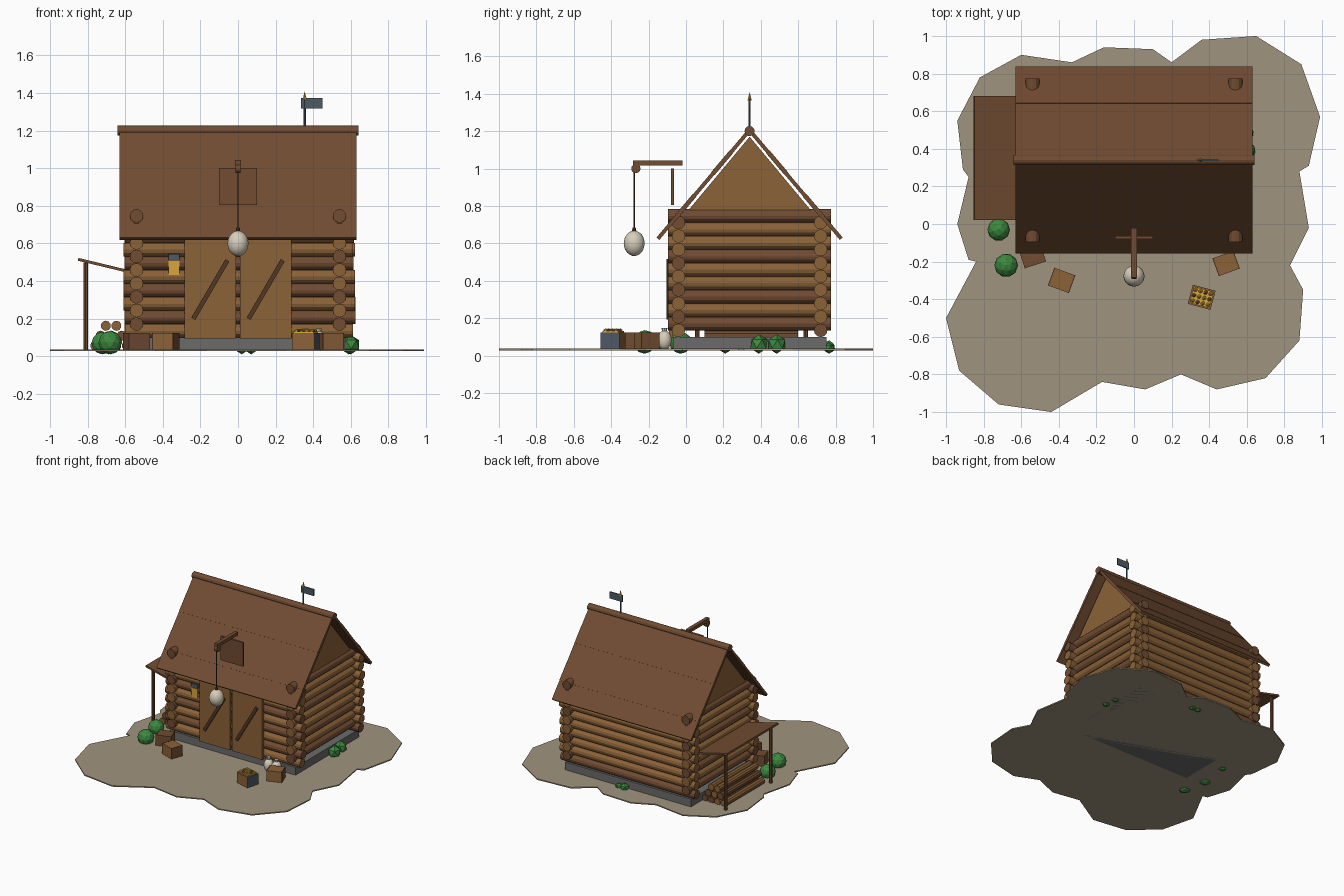
import bpy, bmesh, math, random
from mathutils import Vector, Matrix

random.seed(4)
if "Cube" in bpy.data.objects:
    bpy.data.objects.remove(bpy.data.objects["Cube"])


def material(name, r, g, b):
    m = bpy.data.materials.new(name)
    m.use_nodes = True
    m.diffuse_color = (r, g, b, 1)
    m.node_tree.nodes["Principled BSDF"].inputs["Base Color"].default_value = (r, g, b, 1)
    return m


BROWN = material("brown wood", .165, .072, .032)
TAN = material("tan wood", .26, .122, .04)
DARK = material("dark wood", .085, .038, .016)
EARTH = material("earth", .35, .295, .21)
STONE = material("grey stone", .15, .145, .145)
SLATE = material("slate metal", .075, .1, .13)
GREEN = material("leaf green", .045, .25, .05)
CREAM = material("cream cloth", .68, .62, .5)
GOLD = material("gold", .68, .38, .045)


def finish(name, bm, *mats):
    me = bpy.data.meshes.new(name)
    bmesh.ops.recalc_face_normals(bm, faces=bm.faces)
    bm.to_mesh(me)
    bm.free()
    for m in mats:
        me.materials.append(m)
    ob = bpy.data.objects.new(name, me)
    bpy.context.collection.objects.link(ob)
    return ob


def box(name, centre, size, mat, rot=(0, 0, 0)):
    bm = bmesh.new()
    bmesh.ops.create_cube(bm, size=1, matrix=Matrix.Diagonal((*size, 1)))
    ob = finish(name, bm, mat)
    ob.location = centre
    ob.rotation_euler = rot
    return ob


def rod(name, a, b, radius, mat, sides=12, tip=None):
    a, b = Vector(a), Vector(b)
    bm = bmesh.new()
    bmesh.ops.create_cone(bm, cap_ends=True, segments=sides, radius1=radius,
                          radius2=radius if tip is None else tip, depth=(b - a).length)
    ob = finish(name, bm, mat)
    ob.location = (a + b) / 2
    ob.rotation_euler = (b - a).to_track_quat('Z', 'Y').to_euler()
    return ob


def prism(name, points, offset, mat):
    bm = bmesh.new()
    face = bm.faces.new([bm.verts.new(p) for p in points])
    top = bmesh.ops.extrude_face_region(bm, geom=[face])["geom"]
    bmesh.ops.translate(bm, vec=offset, verts=[v for v in top if isinstance(v, bmesh.types.BMVert)])
    return finish(name, bm, mat)


def ball(name, centre, size, mat, detail=1):
    bm = bmesh.new()
    bmesh.ops.create_icosphere(bm, subdivisions=detail, radius=1, matrix=Matrix.Diagonal((*size, 1)))
    ob = finish(name, bm, mat)
    ob.location = centre
    ob.rotation_euler.z = random.uniform(0, 1) if detail < 3 else 0
    if detail > 2:
        for p in ob.data.polygons:
            p.use_smooth = True
    return ob


# Ground patch
outline = [(-.16, .94), (.1, .93), (.2, .86), (.36, .98), (.65, 1), (.89, .85), (.99, .57),
           (.93, .31), (.88, .28), (.93, -.02), (.83, -.22), (.9, -.35), (.88, -.62),
           (.7, -.82), (.44, -.88), (.25, -.8), (.06, -.88), (-.17, -.84), (-.44, -1),
           (-.72, -.96), (-.93, -.78), (-1, -.5), (-.84, -.2), (-.88, -.19), (-.94, 0),
           (-.88, .25), (-.91, .29), (-.94, .55), (-.82, .78), (-.6, .9), (-.33, .86)]
prism("ground", [(x, y, .028) for x, y in outline], (0, 0, .009), EARTH)

# Stone base and log walls, side rows raised by half a log
MID = .34
box("foundation", (0, MID, .064), (1.14, .82, .072), STONE)
for i in range(9):
    z = .135 + .072 * i
    for y in (-.04, .72):
        rod("wall_log", (-.6 - random.uniform(0, .01), y, z), (.61 + random.uniform(0, .015), y, z),
            .036, random.choice((BROWN, TAN, TAN)))
    for x in (-.54, .54):
        mat = BROWN if i in (0, 2, 5, 8) else TAN
        rod("side_log", (x, -.095, z + .036), (x, .775, z + .036), .036, mat)

# Gables and planked roof
for x in (-.555, .525):
    prism("gable", [(x, -.01, .75), (x, .69, .75), (x, MID, 1.17)], (.03, 0, 0), TAN)
RUN, RISE, PLANKS = .49, .58, 5
pitch = math.atan2(RISE, RUN)
for side in (-1, 1):
    for i in range(PLANKS):
        t = (i + .5) / PLANKS
        box("roof_plank", (0, MID + side * RUN * t, 1.205 - RISE * t),
            (1.26, math.hypot(RUN, RISE) / PLANKS, .02 + .004 * (i % 2)), BROWN,
            (-side * pitch, 0, 0))
rod("ridge_log", (-.64, MID, 1.2), (.64, MID, 1.2), .027, BROWN)

# Roof pennant
rod("pennant_pole", (.355, MID, 1.2), (.355, MID, 1.37), .006, SLATE, 8)
rod("pennant_tip", (.355, MID, 1.365), (.355, MID, 1.41), .011, GOLD, 8, 0)
box("pennant", (.393, MID, 1.345), (.115, .008, .055), SLATE)

# Double doors with slanted braces
for x in (-.147, .147):
    box("door", (x, -.081, .36), (.274, .022, .53), TAN)
    box("door_brace", (x, -.097, .355), (.024, .014, .36), DARK, (0, math.atan2(.175, .3), 0))

# Loft hatch, hoist beam, pulley and hanging sack
box("loft_hatch", (0, -.073, .903), (.2, .016, .195), BROWN)
box("hoist_beam", (0, -.152, 1.03), (.03, .264, .027), BROWN)
rod("pulley", (-.014, -.268, 1), (.014, -.268, 1), .025, BROWN)
rod("hoist_rope", (0, -.277, 1), (0, -.277, .66), .004, DARK, 6)
rod("sack_tie", (0, -.277, .655), (0, -.277, .685), .014, DARK, 8, .008)
ball("hanging_sack", (0, -.277, .6), (.056, .056, .068), CREAM, 3)

# Lantern tucked against the wall
box("lantern_cap", (-.34, -.064, .528), (.06, .03, .03), SLATE)
box("lantern_glass", (-.34, -.062, .47), (.058, .03, .075), GOLD)

# Lean-to with stacked firewood
box("lean_to_roof", (-.715, .35, .483), (.28, .66, .015), BROWN, (0, math.atan2(.065, .27), 0))
for y in (.06, .64):
    rod("lean_to_post", (-.81, y, .03), (-.81, y, .5), .013, BROWN, 8)
for row in range(3):
    for i in range(4 - row):
        x = -.675 + (i - (3 - row) / 2) * .056
        rod("firewood", (x, .1, .056 + .053 * row), (x, .6, .056 + .053 * row), .027,
            random.choice((BROWN, TAN)), 10)

# Crates, one of them metal sided and full of gold
for x, y, turn in ((-.54, -.17, 18), (-.385, -.3, -20), (.49, -.21, 20)):
    box("crate", (x, y, .077), (.115, .1, .092), BROWN if x < -.5 else TAN, (0, 0, math.radians(turn)))
    for side in (-1, 1):
        rim = Matrix.Rotation(math.radians(turn), 3, 'Z') @ Vector((side * .0565, 0, 0))
        box("crate_end", (x + rim.x, y + rim.y, .077), (.006, .102, .094), BROWN, (0, 0, math.radians(turn)))
turn = Matrix.Rotation(math.radians(-15), 3, 'Z')
chest = box("gold_crate", (.36, -.39, .077), (.125, .105, .092), TAN, (0, 0, math.radians(-15)))
chest.data.materials.append(SLATE)
for p in chest.data.polygons:
    if abs(p.normal.x) > .5:
        p.material_index = 1
box("gold_fill", (.36, -.39, .126), (.11, .09, .01), GOLD, (0, 0, math.radians(-15)))
for i in range(12):
    p = turn @ Vector(((i % 4 - 1.5) * .028, (i // 4 - 1) * .03, 0))
    ball("nugget", (.36 + p.x, -.39 + p.y, .133), (.013, .011, .012), TAN if i % 3 == 1 else GOLD)

# Sacks by the wall
for x in (.36, .43):
    ball("sack", (x, -.115, .082), (.038, .038, .052), CREAM, 3)
    rod("sack_knot", (x, -.115, .125), (x, -.115, .148), .012, CREAM, 8, .016)

# Bushes
for x, y, r in ((-.72, -.03, .06), (-.68, -.22, .063), (-.69, .21, .045), (.6, .39, .052),
                (.59, .485, .052), (.02, .765, .036), (.07, .765, .03)):
    ball("bush", (x, y, r + .01), (r, r, r), GREEN, 2 if r > .058 else 1)
